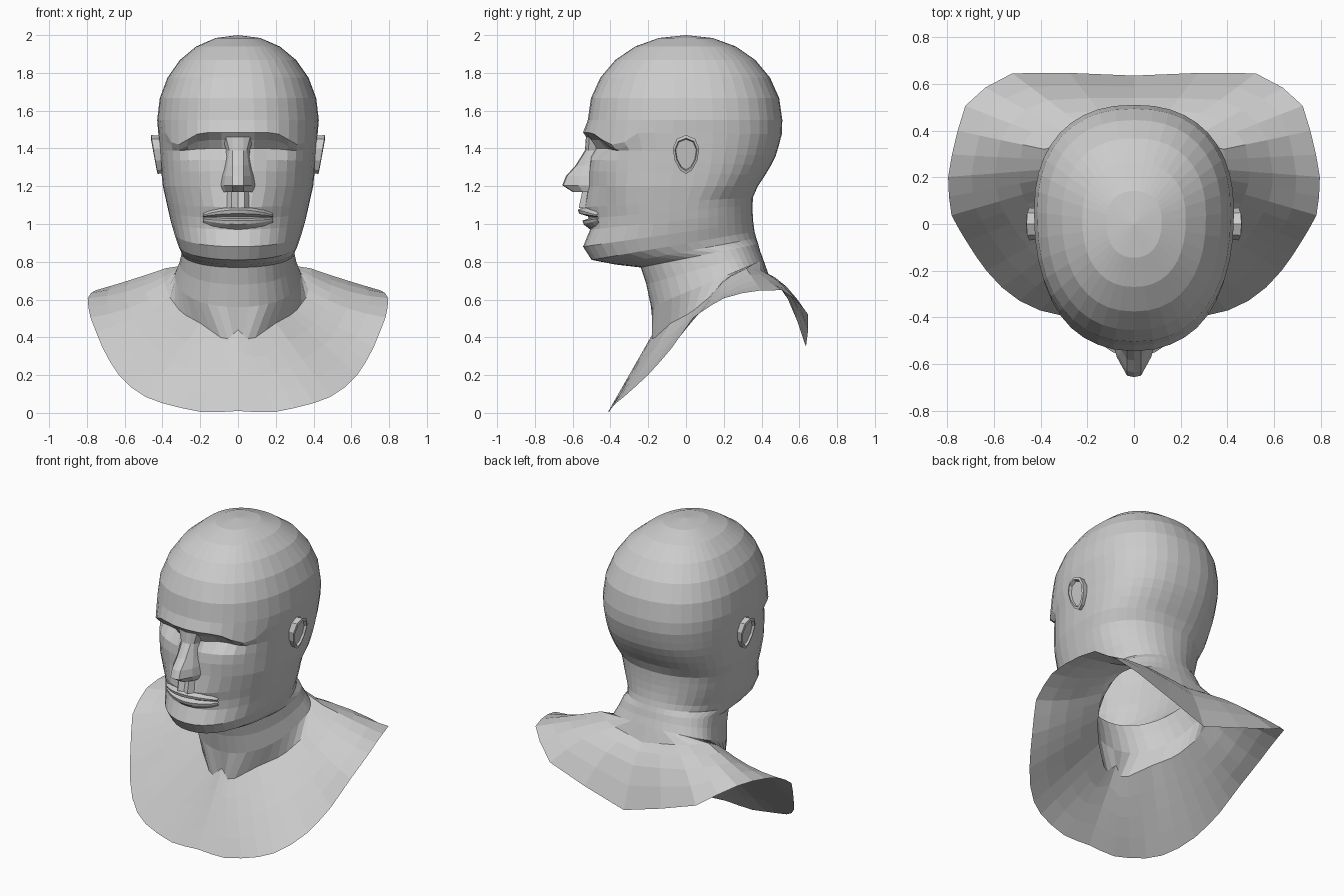
import bpy, bmesh, math
from mathutils import Vector

if "Cube" in bpy.data.objects:
    bpy.data.objects.remove(bpy.data.objects["Cube"])

N = 20  # columns per half


def make(name, verts, faces):
    """Mesh of the right half, mirrored to the left."""
    me = bpy.data.meshes.new(name)
    bm = bmesh.new()
    vs = [bm.verts.new(v) for v in verts]
    for f in faces:
        bm.faces.new([vs[i] for i in f])
    bmesh.ops.recalc_face_normals(bm, faces=bm.faces)
    bm.to_mesh(me)
    bm.free()
    ob = bpy.data.objects.new(name, me)
    bpy.context.collection.objects.link(ob)
    ob.modifiers.new("mirror", "MIRROR").merge_threshold = 0.0005


def grid_faces(rows, cols):
    return [(r * cols + c, r * cols + c + 1, (r + 1) * cols + c + 1, (r + 1) * cols + c)
            for r in range(rows - 1) for c in range(cols - 1)]


def resample(pts):
    pts = [Vector(p) for p in pts]
    out = []
    for i in range(N + 1):
        s = i / N * (len(pts) - 1)
        k = min(int(s), len(pts) - 2)
        out.append(pts[k].lerp(pts[k + 1], s - k))
    return out


def ring(yf, zf, yb, zb, w, yc, e=2.3):
    """Half of a tilted oval section, front centre to back centre."""
    out = []
    for i in range(N + 1):
        t = math.pi * i / N
        c, s = math.cos(t), max(math.sin(t), 0)
        x = w * s ** (2 / e) if 0 < i < N else 0
        k = abs(c) ** (2 / e)
        y = yc + ((yf if c > 0 else yb) - yc) * k
        out.append(Vector((x, y, zf + (zb - zf) * (y - yf) / (yb - yf))))
    return out


def sculpt(v):
    """Eye sockets, cheek hollows and brow slope."""
    fade = min(max((-0.27 - v.y) / 0.1, 0), 1)
    if fade > 0 and v.z > 1:
        x, z = v.x, v.z
        v.y += fade * 0.065 * math.exp(-((x - 0.17) / 0.1) ** 2 - ((z - 1.41) / 0.045) ** 2)
        v.y += fade * 0.025 * math.exp(-((x - 0.23) / 0.1) ** 2 - ((z - 1.12) / 0.09) ** 2)
        v.z -= fade * 0.6 * max(0, x - 0.2) * math.exp(-((z - 1.47) / 0.05) ** 2)
    return v


# Crown: a dome
rows = []
for k in range(1, 7):
    a = math.pi / 2 * k / 6
    s, z = math.sin(a) ** 0.95, 1.55 + 0.45 * math.cos(a)
    rows.append(ring(-.52 * s, z, .51 * s, z, .428 * s, .05 * s))

# Face and neck sections: front y, front z, back y, back z, half width
sections = [
    (-.545, 1.485, .507, 1.475, .422),
    (-.52, 1.445, .49, 1.41, .418),
    (-.503, 1.40, .475, 1.36, .414),
    (-.51, 1.34, .45, 1.31, .41),
    (-.515, 1.28, .42, 1.26, .405),
    (-.52, 1.20, .38, 1.20, .398),
    (-.54, 1.09, .354, 1.14, .38),
    (-.515, 1.03, .353, 1.10, .369),
    (-.508, .97, .353, 1.06, .358),
    (-.545, .88, .356, 1.01, .34),
    (-.50, .81, .363, .96, .318),
    (-.37, .785, .372, .925, .303),
    (-.24, .77, .382, .895, .298),
    (-.21, .68, .393, .855, .31),
    (-.185, .56, .41, .81, .335),
]
for s in sections:
    yc = min(max((s[1] - 1.05) * 0.2, 0), .05) + .22 * max(0, (s[0] + .5) / .315) ** 2
    rows.append([sculpt(v) for v in ring(*s, min(yc, .22), 2.15 if s[1] < 1.2 else 2.35)])

# Collar line around the base of the neck, and outer rim of the shoulders
collar = resample([(0, -.164, .44), (.065, -.185, .38), (.2, -.08, .475), (.3, .025, .53),
                   (.36, .12, .61), (.395, .21, .71), (.385, .32, .765), (.27, .41, .755),
                   (0, .444, .714)])
rim = resample([(0, -.41, .01), (.17, -.41, 0), (.37, -.385, .04), (.53, -.31, .10),
                (.65, -.18, .22), (.72, -.07, .35), (.78, .03, .50), (.80, .175, .60),
                (.77, .35, .648), (.71, .545, .65), (.50, .656, .508), (0, .635, .35)])
for k in range(5):
    f, row = k / 4, []
    for i in range(N + 1):
        p = collar[i].lerp(rim[i], f)
        bulge = math.sin(math.pi * f)
        p.z += 0.07 * bulge * max(0, (i / N - .8) / .2)  # rounded upper back
        p.z -= 0.03 * bulge * math.exp(-((i / N - .6) / .1) ** 2)  # collar bone hollow
        row.append(p)
    rows.append(row)

verts = [v for r in rows for v in r] + [Vector((0, 0, 2))]
faces = grid_faces(len(rows), N + 1) + [(len(verts) - 1, c, c + 1) for c in range(N)]
make("head_and_shoulders", verts, faces)

# Nose: height, ridge y, base half width
nose = [(1.46, -.53, .085), (1.39, -.535, .062), (1.31, -.585, .075),
        (1.255, -.635, .09), (1.205, -.655, .098), (1.17, -.60, .088)]
nv = []
for z, y, w in nose:
    ym = -.5 + .45 * (y + .5)
    nv += [(0, y, z), (.03, y + .006, z), (w * .75, ym, z), (w, -.485, z), (w, -.44, z), (0, -.44, z)]
nf = [f for f in grid_faces(len(nose), 6) if f[0] % 6 < 4]  # back stays open
nf += [tuple(range(6)), tuple(range(len(nv) - 6, len(nv)))]
make("nose", nv, nf)

# Groove between nose and lip
make("philtrum", [(x, y + dy, z) for z, dy in ((1.17, 0), (1.085, -.018))
                  for x, y in ((0, -.535), (.035, -.55), (.065, -.508))], grid_faces(2, 3))


# Lips: a profile swept sideways along the curve of the mouth
def lip(name, profile, zc):
    xs = [.185 * i / 4 for i in range(5)]
    lv = []
    for x in xs:
        k = 1 - 0.8 * (x / .185) ** 2
        lv += [(x, -.512 + 1.45 * x * x + (y + .512) * k, zc + (z - zc) * (0.15 + 0.85 * k))
               for y, z in profile]
    make(name, lv, grid_faces(len(xs), len(profile)))


lip("upper_lip", [(-.52, 1.10), (-.572, 1.075), (-.566, 1.055), (-.51, 1.038)], 1.035)
lip("lower_lip", [(-.508, 1.032), (-.548, 1.018), (-.542, .998), (-.50, .965)], 1.03)

# Ears: tapered oval loops, flared outwards with a recessed bowl
E = 10
ev = []
for scale, x0, flare in ((.93, .385, 0), (1, .425, .035), (.84, .43, .032), (.78, .418, .025)):
    for i in range(E):
        a = 2 * math.pi * (i + .5) / E
        s, c = math.sin(a), math.cos(a)
        ev.append((x0 + flare * (1 + s) / 2, (.068 + .018 * s) * c * scale, 1.368 + .103 * s * scale))
ef = [(r * E + i, r * E + (i + 1) % E, (r + 1) * E + (i + 1) % E, (r + 1) * E + i)
      for r in range(3) for i in range(E)]
ef.append(tuple(range(3 * E, 4 * E)))
make("ears", ev, ef)
